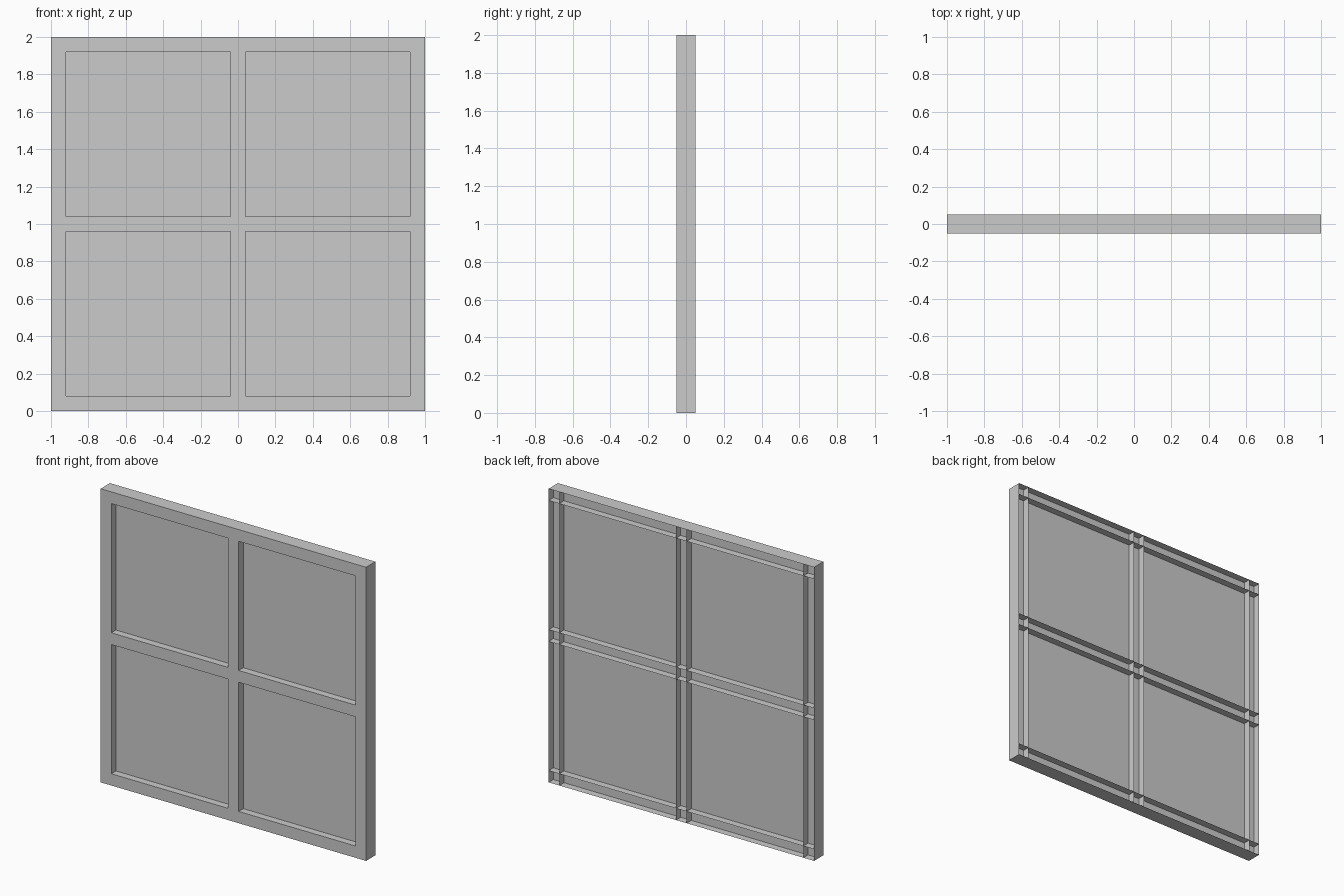
import bpy, bmesh

if "Cube" in bpy.data.objects:
    bpy.data.objects.remove(bpy.data.objects["Cube"])

SIZE, BAR, HALF = 2.0, 0.08, 0.05   # overall size, bar width, half depth


def make_object(name, bm):
    mesh = bpy.data.meshes.new(name)
    bm.to_mesh(mesh)
    bm.free()
    obj = bpy.data.objects.new(name, mesh)
    bpy.context.collection.objects.link(obj)
    return obj


def open_bar(name, x0, x1, z0, z1):
    """Hollow thin-walled bar: a box whose back (+y) side is left open."""
    bm = bmesh.new()
    bmesh.ops.create_cube(bm, size=1)
    for v in bm.verts:
        v.co.x = x1 if v.co.x > 0 else x0
        v.co.y = HALF if v.co.y > 0 else -HALF
        v.co.z = z1 if v.co.z > 0 else z0
    bmesh.ops.recalc_face_normals(bm, faces=bm.faces)
    back = [f for f in bm.faces if f.normal.y > 0.9]
    bmesh.ops.delete(bm, geom=back, context='FACES_ONLY')
    return make_object(name, bm)


# Crossing frame bars: two edges and the middle in each direction
half = SIZE / 2
for i, start in enumerate((0, half - BAR / 2, SIZE - BAR)):
    open_bar(f"upright_bar_{i + 1}", start - half, start - half + BAR, 0, SIZE)
    open_bar(f"cross_bar_{i + 1}", -half, half, start, start + BAR)

# Single flat pane through the middle of the frame depth
bm = bmesh.new()
corners = ((-half, 0), (half, 0), (half, SIZE), (-half, SIZE))
bm.faces.new([bm.verts.new((x, 0, z)) for x, z in corners])
make_object("pane", bm)
